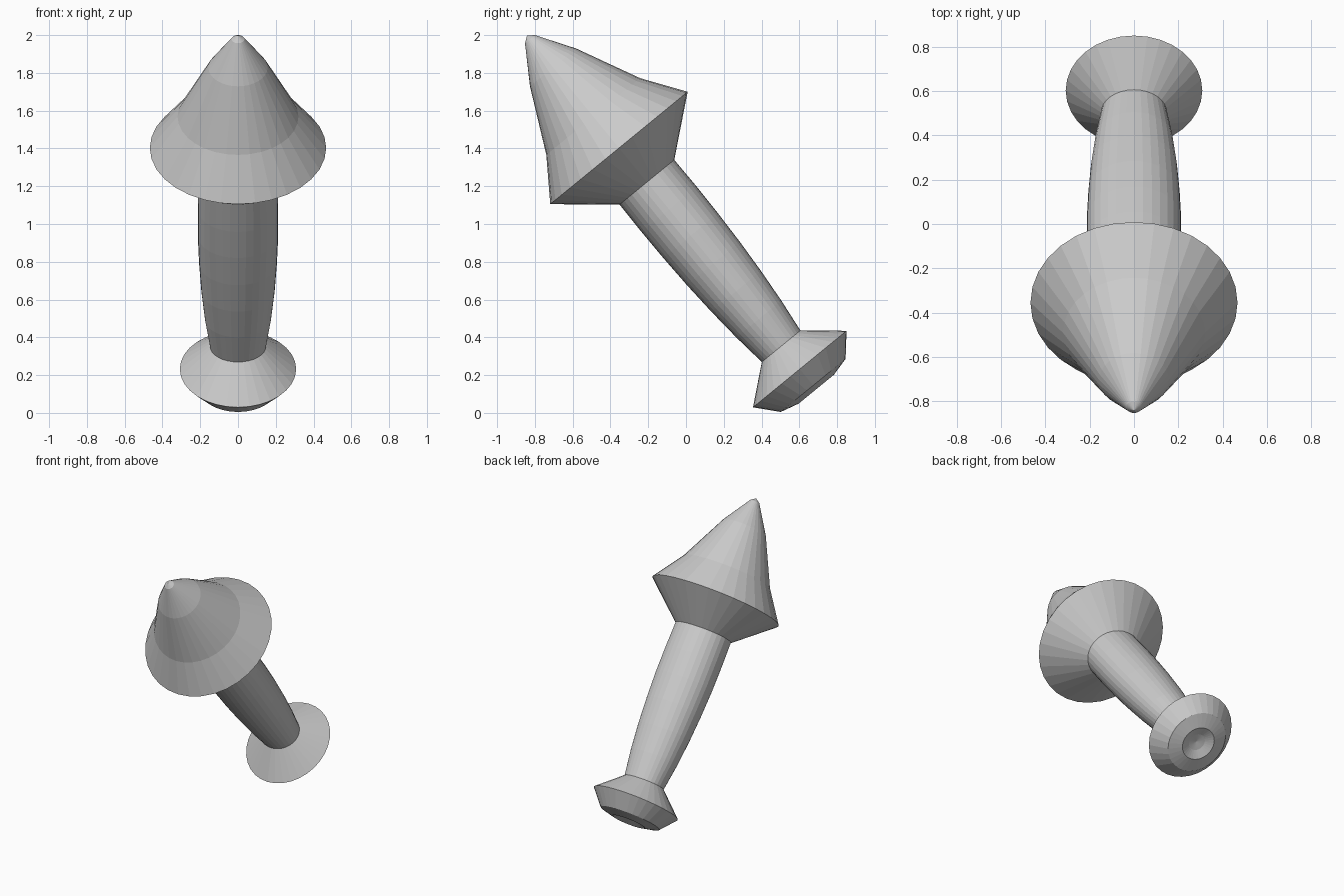
import bpy, math
from mathutils import Matrix, Vector

if "Cube" in bpy.data.objects:
    bpy.data.objects.remove(bpy.data.objects["Cube"])

SIDES = 32
# tilted frame: local z runs along the tool's axis, origin at the widest head ring
FRAME = Matrix.Translation((0, -0.355, 1.4025)) @ Matrix.Rotation(math.atan2(0.633, 0.774), 4, 'X')


def turned(name, profile):
    """Lathe (height, x radius, side radius) rings; radius 0 makes a pole."""
    verts, faces, rings = [], [], []
    for h, rx, ry in profile:
        n = SIDES if rx else 1
        rings.append(range(len(verts), len(verts) + n))
        for i in range(n):
            a = 2 * math.pi * i / SIDES
            verts.append(FRAME @ Vector((rx * math.cos(a), ry * math.sin(a), h)))
    for lo, hi in zip(rings, rings[1:]):
        for i in range(SIDES):
            j = (i + 1) % SIDES
            if len(lo) == 1:
                faces.append((lo[0], hi[j], hi[i]))
            elif len(hi) == 1:
                faces.append((lo[i], lo[j], hi[0]))
            else:
                faces.append((lo[i], lo[j], hi[j], hi[i]))
    mesh = bpy.data.meshes.new(name)
    mesh.from_pydata(verts, [], faces)
    obj = bpy.data.objects.new(name, mesh)
    bpy.context.collection.objects.link(obj)
    return obj


# one continuous shell: dimpled pommel, swelling grip, flared pointed head
turned("pointed_handle", [
    # pommel with hollow end
    (-1.615, 0, 0), (-1.625, 0.06, 0.06), (-1.65, 0.12, 0.12),
    (-1.624, 0.215, 0.222), (-1.512, 0.308, 0.32),
    # grip
    (-1.356, 0.148, 0.132), (-1.17, 0.175, 0.154), (-0.98, 0.194, 0.170),
    (-0.79, 0.206, 0.181), (-0.60, 0.213, 0.187), (-0.42, 0.213, 0.189),
    (-0.234, 0.210, 0.187),
    # head
    (0, 0.467, 0.470), (0.215, 0.320, 0.321), (0.551, 0.157, 0.158),
    (0.744, 0.034, 0.034), (0.769, 0, 0),
])
